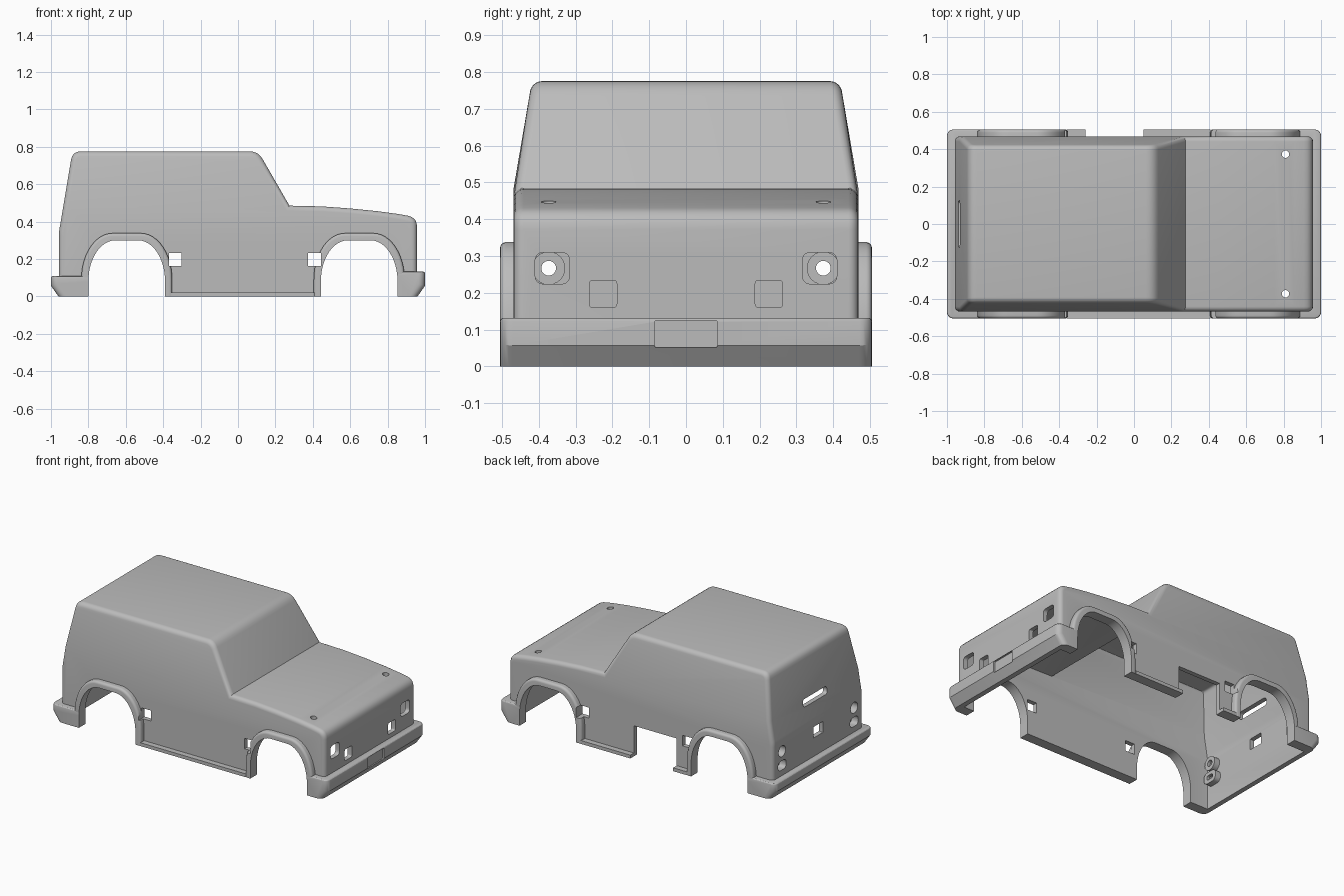
import bpy, bmesh, math
from mathutils import Vector

if "Cube" in bpy.data.objects:
    bpy.data.objects.remove(bpy.data.objects["Cube"])

GREY = bpy.data.materials.new("body_grey")
GREY.use_nodes = True
COLOUR = (0.5, 0.5, 0.5, 1)
GREY.diffuse_color = COLOUR
GREY.node_tree.nodes["Principled BSDF"].inputs["Base Color"].default_value = COLOUR


def fillet(points, steps=5):
    """Round each (a, b, reach) corner of a closed outline."""
    out = []
    for i, (a, b, reach) in enumerate(points):
        p = Vector((a, b))
        if not reach:
            out.append(p)
            continue
        before = Vector(points[i - 1][:2]) - p
        after = Vector(points[(i + 1) % len(points)][:2]) - p
        s, e = p + before.normalized() * reach, p + after.normalized() * reach
        for k in range(steps + 1):
            t = k / steps
            out.append(s * (1 - t) ** 2 + p * 2 * t * (1 - t) + e * t * t)
    return out


def prism(outline, lo, hi, axis):
    """Extrude an outline along an axis: x uses (y, z), y uses (x, z), z uses (x, y)."""
    place = {"x": lambda a, b, h: (h, a, b), "y": lambda a, b, h: (a, h, b),
             "z": lambda a, b, h: (a, b, h)}[axis]
    bm = bmesh.new()
    rings = [[bm.verts.new(place(p[0], p[1], h)) for p in outline] for h in (lo, hi)]
    bm.faces.new(rings[0])
    bm.faces.new(rings[1])
    n = len(outline)
    for i in range(n):
        j = (i + 1) % n
        bm.faces.new((rings[0][i], rings[0][j], rings[1][j], rings[1][i]))
    bmesh.ops.recalc_face_normals(bm, faces=bm.faces)
    return bm


def make(name, bm):
    mesh = bpy.data.meshes.new(name)
    bm.to_mesh(mesh)
    bm.free()
    mesh.materials.append(GREY)
    ob = bpy.data.objects.new(name, mesh)
    bpy.context.collection.objects.link(ob)
    return ob


def bake(ob):
    bpy.context.view_layer.update()
    graph = bpy.context.evaluated_depsgraph_get()
    mesh = bpy.data.meshes.new_from_object(ob.evaluated_get(graph))
    ob.modifiers.clear()
    ob.data = mesh


def cut(ob, cutters):
    for c in cutters:
        m = ob.modifiers.new("cut", "BOOLEAN")
        m.object, m.operation, m.solver = c, "DIFFERENCE", "EXACT"
    bake(ob)


def rounded(cy, cz, w, h, r):
    return fillet([(cy - w, cz - h, r), (cy + w, cz - h, r),
                   (cy + w, cz + h, r), (cy - w, cz + h, r)])


def circle(cy, cz, r, n=24):
    return [(cy + r * math.cos(k * math.tau / n), cz + r * math.sin(k * math.tau / n)) for k in range(n)]


def arch(cx, half, top, flat, low, n=12):
    """Wheel arch outline: straight legs, elliptical shoulders, flat crown."""
    side = [(flat + (half - flat) * math.cos(k * math.pi / 2 / n),
             low + (top - low) * math.sin(k * math.pi / 2 / n)) for k in range(n + 1)]
    return [(cx + half, -0.05)] + [(cx + a, b) for a, b in side] + \
           [(cx - a, b) for a, b in reversed(side)] + [(cx - half, -0.05)]


helpers = []


def cutter(outline, lo, hi, axis):
    ob = make("cutter", prism(outline, lo, hi, axis))
    ob.hide_render = True
    helpers.append(ob)
    return ob


def box_cut(x0, x1, y0, y1, z0, z1):
    return cutter([(x0, y0), (x1, y0), (x1, y1), (x0, y1)], z0, z1, "z")


# Body shell: side outline, tapered above the belt line, rounded along both sides
BELT, WIDE, WALL = 0.485, 0.468, 0.03
side = fillet([(-0.958, 0, 0), (-0.958, 0.34, 0.02), (-0.885, 0.775, 0.045), (0.108, 0.775, 0.045),
               (0.275, BELT, 0), (0.45, 0.481, 0), (0.6, 0.47, 0), (0.75, 0.455, 0),
               (0.86, 0.44, 0), (0.957, 0.422, 0.05), (0.957, 0, 0)])
bm = prism(side, -WIDE, WIDE, "y")
bmesh.ops.bisect_plane(bm, geom=bm.verts[:] + bm.edges[:] + bm.faces[:],
                       plane_co=(0, 0, BELT), plane_no=(0, 0, 1), dist=1e-4)
for v in bm.verts:
    if v.co.z > BELT:
        v.co.y = math.copysign(WIDE - 0.17 * (v.co.z - BELT), v.co.y)
bm.normal_update()
bmesh.ops.delete(bm, geom=[f for f in bm.faces if f.normal.z < -0.9], context="FACES_ONLY")


def side_edges(bm):
    return [e for e in bm.edges if len(e.link_faces) == 2 and
            sorted(abs(f.normal.y) > 0.9 for f in e.link_faces) == [False, True]]


bmesh.ops.bevel(bm, geom=side_edges(bm), offset=0.04, segments=5, profile=0.5,
                affect="EDGES", clamp_overlap=True)
body = make("body_shell", bm)
solid = body.modifiers.new("wall", "SOLIDIFY")
solid.thickness, solid.offset, solid.use_even_offset = WALL, -1, True
bake(body)

# Wheel openings and small square side holes
WHEELS = (-0.595, 0.648)
openings = [cutter(arch(cx, 0.205, 0.3, 0.06, 0.08), -0.7, 0.7, "y") for cx in WHEELS]
side_holes = [box_cut(x, x + 0.068, -0.7, 0.7, 0.163, 0.232) for x in (-0.37, 0.375)]
notch = box_cut(-0.26, 0.05, 0.4, 0.6, -0.1, 0.2)

# Front lamp, indicator, bonnet and tail holes
holes = []
lamps = []
for s in (-1, 1):
    holes.append(cutter(rounded(s * 0.363, 0.267, 0.047, 0.043, 0.025), 0.85, 1.05, "x"))
    holes.append(cutter(rounded(s * 0.225, 0.197, 0.037, 0.037, 0.01), 0.85, 1.05, "x"))
    holes.append(cutter(circle(0.81, s * 0.373, 0.02), 0.3, 0.6, "z"))
    for label, big, small in (
            ("upper", circle(s * 0.373, 0.267, 0.036), circle(s * 0.373, 0.267, 0.02)),
            ("lower", rounded(s * 0.373, 0.175, 0.042, 0.03, 0.028),
             rounded(s * 0.373, 0.175, 0.026, 0.014, 0.013))):
        holes.append(cutter(big, -1.05, -0.85, "x"))
        lamps.append((label + "_tail_lamp_seat", big, small))
holes.append(cutter(rounded(0, 0.265, 0.05, 0.036, 0.004), -1.05, -0.85, "x"))
holes.append(cutter(rounded(0, 0.475, 0.125, 0.024, 0.023), -1.05, -0.85, "x"))
cut(body, openings + side_holes + [notch] + holes)
parts = [body]

# Recessed tail lamp seats with a bulb hole
for name, big, small in lamps:
    mid = sum((Vector(p) for p in big), Vector((0, 0))) / len(big)
    seat = make(name, prism([mid + (Vector(p) - mid) * 1.25 for p in big], -0.935, -0.89, "x"))
    cut(seat, [cutter(big, -1, -0.91, "x"), cutter(small, -1, -0.8, "x")])
    parts.append(seat)

# Flared arches and sills on both sides
for s, label in ((-1, "right"), (1, "left")):
    lo, hi = sorted((s * 0.45, s * 0.505))
    for cx, end in zip(WHEELS, ("rear", "front")):
        bm = prism(arch(cx, 0.243, 0.338, 0.075, 0.09), lo, hi, "y")
        outer = [e for e in bm.edges if all(abs(v.co.y) > 0.5 for v in e.verts) and
                 max(v.co.z for v in e.verts) > 0]
        bmesh.ops.bevel(bm, geom=outer, offset=0.016, segments=4, profile=0.5, affect="EDGES")
        flare = make(f"{label}_{end}_flare", bm)
        ground = box_cut(-1, 1, -1, 1, -0.2, 0)
        trim = box_cut(cx - 0.3, cx, -1, 1, -0.1, 0.1) if end == "rear" else \
            box_cut(cx, cx + 0.3, -1, 1, -0.1, 0.12)
        cut(flare, [ground, trim, openings[WHEELS.index(cx)]] + side_holes)
        parts.append(flare)
    sill = make(f"{label}_sill", prism([(-0.36, lo), (0.41, lo), (0.41, hi), (-0.36, hi)], 0, 0.022, "z"))
    if s > 0:
        cut(sill, [notch])
    parts.append(sill)

# Wraparound bumpers with a chamfered underside
plate = cutter(rounded(0, 0.088, 0.085, 0.037, 0.006), 0.987, 1.1, "x")
for s, label, top in ((-1, "rear", 0.108), (1, "front", 0.132)):
    bm = prism([(s * 0.78, 0), (s * 0.96, 0), (s, 0.057), (s, top), (s * 0.78, top)], -0.505, 0.505, "y")
    corners = [e for e in side_edges(bm) if all(f.normal.x * s > 0.5 or abs(f.normal.y) > 0.9
                                                for f in e.link_faces)]
    bmesh.ops.bevel(bm, geom=corners, offset=0.034, segments=5, profile=0.5, affect="EDGES")
    bm.normal_update()
    rim = [e for e in bm.edges if sum(f.normal.z > 0.9 for f in e.link_faces) == 1 and
           any(f.normal.x * s > -0.5 and f.normal.z < 0.5 for f in e.link_faces)]
    bmesh.ops.bevel(bm, geom=rim, offset=0.01, segments=3, profile=0.5, affect="EDGES")
    bumper = make(label + "_bumper", bm)
    x0, x1 = sorted((s * 0.5, s * 0.938))
    cut(bumper, [box_cut(x0, x1, -0.45, 0.45, -0.1, 0.3)] + openings + ([plate] if s > 0 else []))
    parts.append(bumper)

for ob in helpers:
    bpy.data.objects.remove(ob)

# Smooth rounded edges, keep creases sharp
bpy.ops.object.select_all(action="DESELECT")
for ob in parts:
    ob.select_set(True)
bpy.context.view_layer.objects.active = body
bpy.ops.object.shade_smooth_by_angle(angle=math.radians(28))
